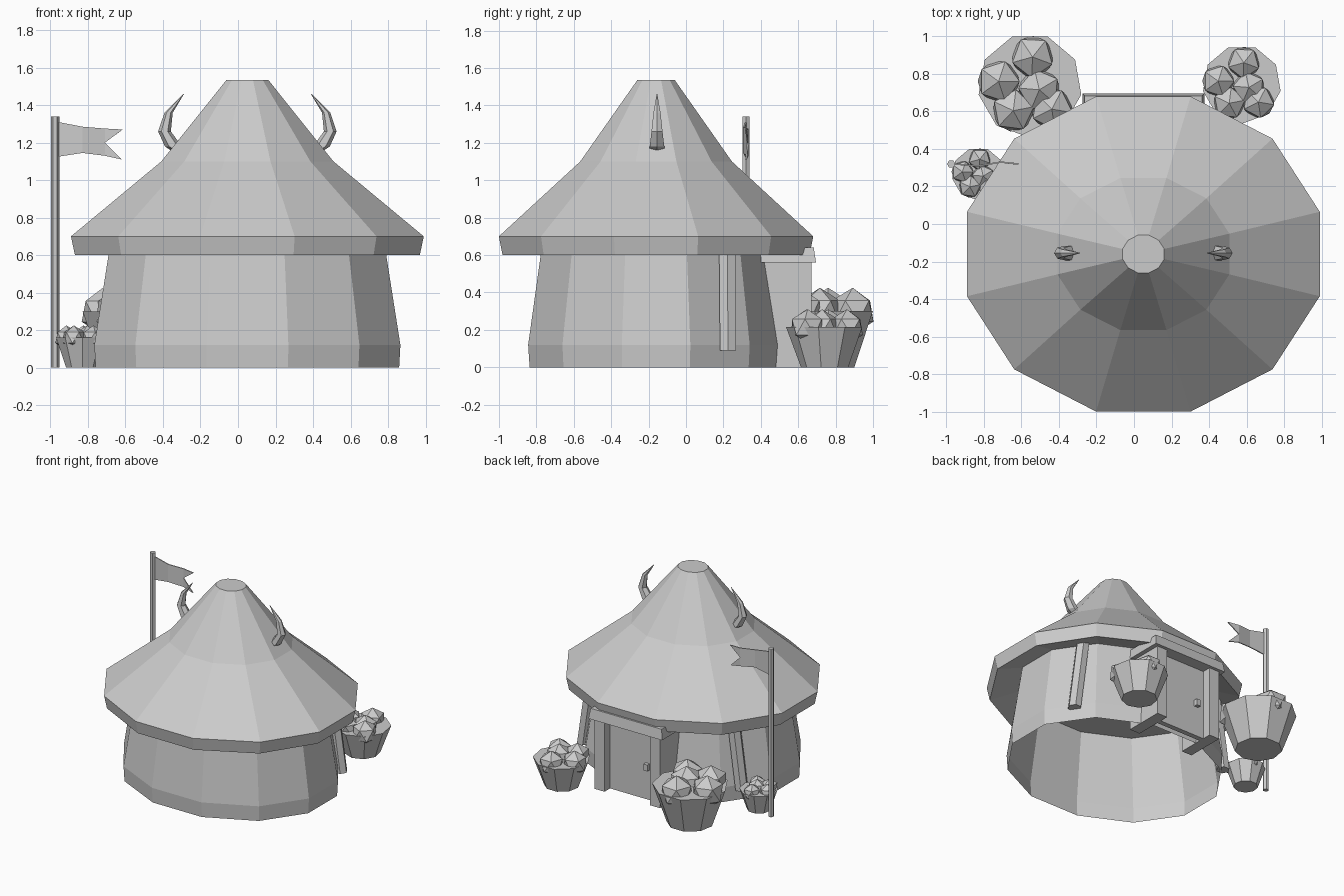
import bpy, bmesh, math
from mathutils import Vector, Matrix

cube = bpy.data.objects.get("Cube")
if cube:
    bpy.data.objects.remove(cube, do_unlink=True)

GREY = (0.6, 0.6, 0.6, 1)
mat = bpy.data.materials.new("plain grey")
mat.use_nodes = True
mat.diffuse_color = GREY
mat.node_tree.nodes["Principled BSDF"].inputs["Base Color"].default_value = GREY

CX, CY = 0.05, -0.16  # middle of the hut


def finish(name, bm):
    bmesh.ops.recalc_face_normals(bm, faces=bm.faces)
    mesh = bpy.data.meshes.new(name)
    bm.to_mesh(mesh)
    bm.free()
    mesh.materials.append(mat)
    obj = bpy.data.objects.new(name, mesh)
    bpy.context.collection.objects.link(obj)
    return obj


def loft(name, rings, n, phase=0, cap_start=True, cap_end=True):
    """Skin rings given as (centre x, y, z, radius x, radius y)."""
    bm = bmesh.new()
    loops = []
    for x, y, z, rx, ry in rings:
        angles = [math.radians(phase) + math.tau * i / n for i in range(n)]
        loops.append([bm.verts.new((x + rx * math.cos(a), y + ry * math.sin(a), z)) for a in angles])
    for low, high in zip(loops, loops[1:]):
        for i in range(n):
            j = (i + 1) % n
            bm.faces.new((low[i], low[j], high[j], high[i]))
    if cap_start:
        bm.faces.new(loops[0])
    if cap_end:
        bm.faces.new(loops[-1])
    return finish(name, bm)


def box(name, x0, x1, y0, y1, z0, z1, top_inset=0):
    bm = bmesh.new()
    bmesh.ops.create_cube(bm, size=1)
    size = Vector((x1 - x0, y1 - y0, z1 - z0))
    mid = Vector((x0 + x1, y0 + y1, z0 + z1)) / 2
    for v in bm.verts:
        top = v.co.z > 0
        v.co = v.co * size + mid
        if top:
            v.co.x -= math.copysign(top_inset, v.co.x - mid.x)
            v.co.y -= math.copysign(top_inset, v.co.y - mid.y)
    return finish(name, bm)


# Hut wall, open underneath
wall = [(0, 0.838, 0.70), (0.12, 0.845, 0.708), (0.66, 0.757, 0.63)]
loft("hut_wall", [(CX, CY, z, rx, ry) for z, rx, ry in wall], 12, 15, False, False)

# Thatched roof with a thick rim and a slanted underside
roof = [(0.66, 0.75, 0.65), (0.60, 0.952, 0.85), (0.70, 0.974, 0.87),
        (1.10, 0.475, 0.42), (1.535, 0.115, 0.104)]
loft("roof", [(CX, CY, z, rx, ry) for z, rx, ry in roof], 12, 15)

# Roof horns and wall posts, one on each side
for side, word in ((1, "left"), (-1, "right")):
    horn = [(0.34, 1.14, 0.045), (0.40, 1.18, 0.045), (0.447, 1.26, 0.034),
            (0.39 + 0.035, 1.36, 0.022), (0.34 + 0.005, 1.46, 0.002)]
    horn = [(CX + side * (x - CX + 0.045), CY + 0.005, z, r, r) for x, z, r in horn]
    loft(word + "_horn", horn, 6)
    post = [(CX + side * 0.70, 0.225, 0.09, 0.05, 0.05), (CX + side * 0.615, 0.22, 0.68, 0.05, 0.05)]
    loft(word + "_post", post, 6)

# Porch: jambs, lintel, recessed door and handle
for side, word in ((1, "left"), (-1, "right")):
    xs = sorted((CX + side * 0.20, CX + side * 0.29))
    box(word + "_door_jamb", xs[0], xs[1], 0.36, 0.67, 0, 0.58)
box("door_lintel", CX - 0.325, CX + 0.325, 0.36, 0.695, 0.56, 0.64, 0.012)
box("door", CX - 0.20, CX + 0.20, 0.56, 0.60, 0, 0.56)
box("door_handle", CX - 0.15, CX - 0.115, 0.60, 0.63, 0.24, 0.29)


# Baskets heaped with faceted fruit
def basket(name, x, y, r, height, fruit_r, spots):
    loft(name, [(x, y, 0, r * 0.62, r * 0.62), (x, y, height, r, r)], 9, 70)
    bm = bmesh.new()
    for k, (u, v) in enumerate(spots):
        place = Matrix.Translation((x + u * r, y + v * r, height)) @ Matrix.Rotation(k * 0.9, 4, "Z")
        bmesh.ops.create_icosphere(bm, subdivisions=1, radius=fruit_r, matrix=place)
    finish(name + "_fruit", bm)


heap = [(-0.6, 0.08), (0.05, 0.55), (0.18, -0.08), (-0.32, -0.48), (0.42, -0.45)]
basket("large_basket", -0.555, 0.738, 0.278, 0.30, 0.125, heap)
basket("medium_basket", 0.575, 0.745, 0.21, 0.215, 0.095, heap)
basket("small_basket", -0.83, 0.267, 0.142, 0.16, 0.065, heap)

# Flagpole and swallow-tailed flag
loft("flagpole", [(-0.975, 0.32, z, 0.022, 0.022) for z in (0, 1.34)], 6)
bm = bmesh.new()
top = [(-0.96, 0.32, 1.31), (-0.83, 0.31, 1.285), (-0.71, 0.33, 1.275), (-0.615, 0.32, 1.27)]
bottom = [(-0.96, 0.32, 1.125), (-0.83, 0.31, 1.145), (-0.71, 0.33, 1.13), (-0.62, 0.32, 1.11)]
tv, bv = [[bm.verts.new(p) for p in row] for row in (top, bottom)]
notch = bm.verts.new((-0.71, 0.33, 1.20))
bm.faces.new((bv[0], bv[1], tv[1], tv[0]))
bm.faces.new((bv[1], bv[2], notch, tv[2], tv[1]))
bm.faces.new((notch, tv[3], tv[2]))
bm.faces.new((bv[2], bv[3], notch))
flag = finish("flag", bm)
solid = flag.modifiers.new("thickness", "SOLIDIFY")
solid.thickness = 0.008
solid.offset = 0
